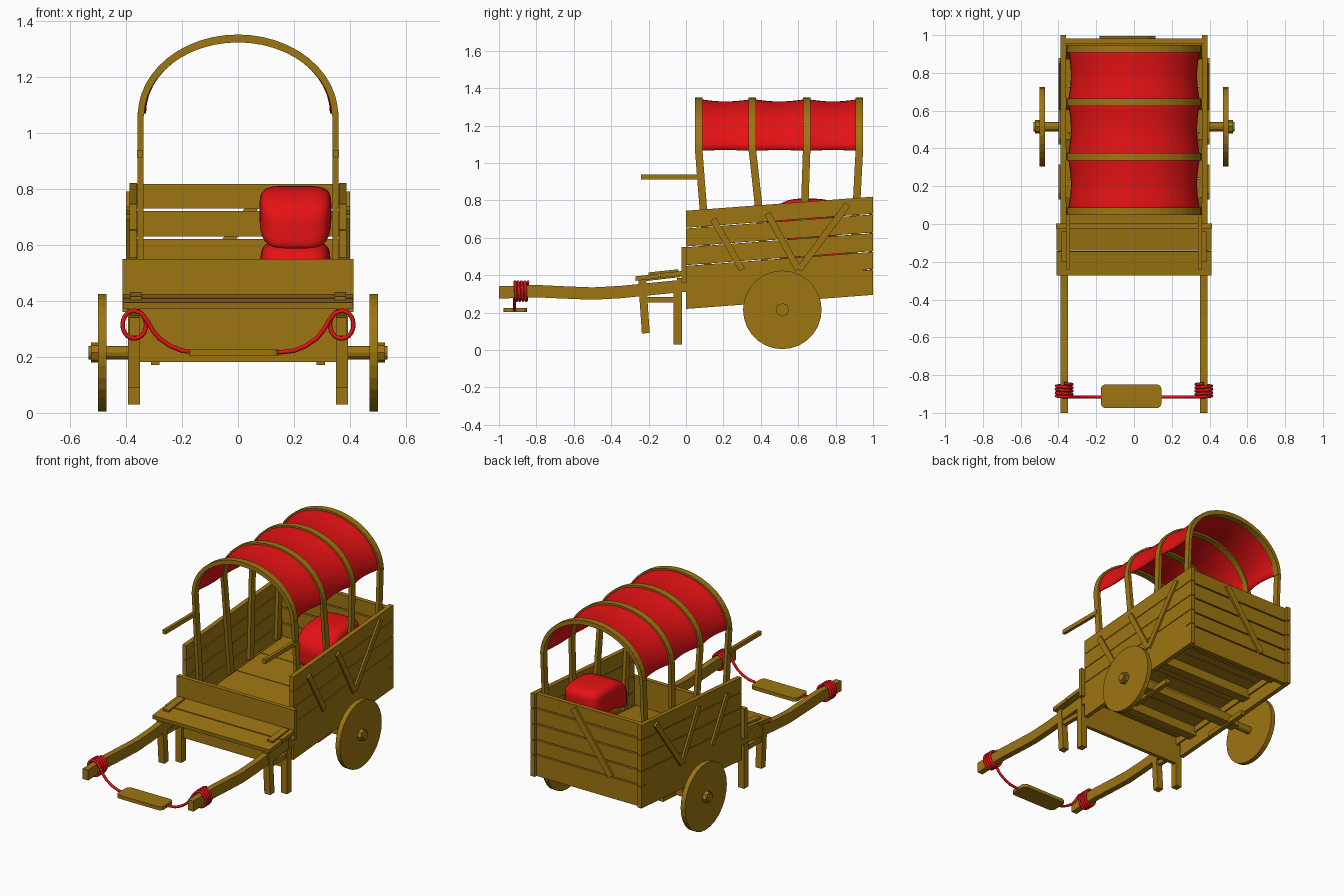
import bpy, bmesh, math
from mathutils import Vector, Matrix

if "Cube" in bpy.data.objects:
    bpy.data.objects.remove(bpy.data.objects["Cube"])


def material(name, col):
    m = bpy.data.materials.new(name)
    m.diffuse_color = (*col, 1)
    m.use_nodes = True
    m.node_tree.nodes["Principled BSDF"].inputs["Base Color"].default_value = m.diffuse_color
    return m


WOOD = material("wood", (0.34, 0.18, 0.006))
RED = material("red_cloth", (0.78, 0.006, 0.007))


def finish(name, bm, mat=WOOD, smooth=False):
    bmesh.ops.recalc_face_normals(bm, faces=bm.faces)
    me = bpy.data.meshes.new(name)
    bm.to_mesh(me)
    bm.free()
    me.materials.append(mat)
    for p in me.polygons:
        p.use_smooth = smooth
    ob = bpy.data.objects.new(name, me)
    bpy.context.collection.objects.link(ob)
    return ob


def box(name, lo, hi, tilt=0, axis='X'):
    """Box between two corners, optionally rotated about its own centre."""
    lo, hi = Vector(lo), Vector(hi)
    bm = bmesh.new()
    bmesh.ops.create_cube(bm, size=1, matrix=Matrix.Translation((lo + hi) / 2)
                          @ Matrix.Rotation(tilt, 4, axis) @ Matrix.Diagonal((*(hi - lo), 1)))
    return finish(name, bm)


def prism(name, yz, x0, x1):
    """Side-view outline given as (y, z), extruded along x."""
    bm = bmesh.new()
    f = bm.faces.new([bm.verts.new((x0, y, z)) for y, z in yz])
    r = bmesh.ops.extrude_face_region(bm, geom=[f])
    bmesh.ops.translate(bm, vec=(x1 - x0, 0, 0),
                        verts=[v for v in r["geom"] if isinstance(v, bmesh.types.BMVert)])
    return finish(name, bm)


def strip(name, a, b, w, x0, x1):
    """Straight bar in the side view from a to b."""
    a, b = Vector(a), Vector(b)
    d = (b - a).normalized()
    n = Vector((-d.y, d.x)) * w / 2
    return prism(name, [a + n, b + n, b - n, a - n], x0, x1)


def disc(name, x0, x1, r, seg, y=0.515, z=0.215):
    bm = bmesh.new()
    bmesh.ops.create_cone(bm, cap_ends=True, segments=seg, radius1=r, radius2=r, depth=abs(x1 - x0),
                          matrix=Matrix.Translation(((x0 + x1) / 2, y, z)) @ Matrix.Rotation(math.pi / 2, 4, 'Y'))
    return finish(name, bm)


def rope(name, pts, r=0.008):
    cu = bpy.data.curves.new(name, 'CURVE')
    cu.dimensions = '3D'
    cu.bevel_depth, cu.bevel_resolution, cu.use_fill_caps = r, 2, True
    sp = cu.splines.new('POLY')
    sp.points.add(len(pts) - 1)
    for p, c in zip(sp.points, pts):
        p.co = (*c, 1)
    cu.materials.append(RED)
    bpy.context.collection.objects.link(bpy.data.objects.new(name, cu))


def cushion(name, c, half, drop):
    """Soft box whose front end droops."""
    bm = bmesh.new()
    bmesh.ops.create_cube(bm, size=2)
    bmesh.ops.subdivide_edges(bm, edges=bm.edges, cuts=11, use_grid_fill=True)
    for v in bm.verts:
        p = v.co / sum(abs(t) ** 4.5 for t in v.co) ** (1 / 4.5)
        sag = drop * max(0, -p.y) ** 2
        v.co = (c[0] + p.x * half[0], c[1] + p.y * half[1], c[2] + p.z * half[2] - sag)
    finish(name, bm, RED, True)


SLOPE = 0.075
SEAMS = [0.22, 0.355, 0.45, 0.55, 0.65, 0.745]
GAP = 0.004

for s, side in ((-1, "left"), (1, "right")):
    # side wall planks, rising to the rear
    for i in range(5):
        lo, hi = SEAMS[i] + (GAP if i else 0), SEAMS[i + 1]
        prism(f"{side}_plank", [(0, lo), (1, lo + SLOPE), (1, hi + SLOPE), (0, hi)], s * 0.36, s * 0.388)
    # diagonal wall braces
    for a, b in (((0.145, 0.70), (0.30, 0.43)), ((0.435, 0.73), (0.60, 0.43)), ((0.865, 0.78), (0.605, 0.43))):
        strip(f"{side}_brace", a, b, 0.035, s * 0.385, s * 0.400)
    # curved pull shaft
    mid = [(-1, .308), (-.8, .315), (-.65, .308), (-.5, .302), (-.35, .31), (-.2, .325), (0, .345), (.35, .37), (.95, .41)]
    prism(f"{side}_shaft", [(y, z + .033) for y, z in mid] + [(y, z - .033) for y, z in mid[::-1]],
          s * 0.35, s * 0.388)
    # seat legs and stretcher
    x0, x1 = s * 0.35, s * 0.392
    box(f"{side}_rear_leg", (min(x0, x1), -.068, .03), (max(x0, x1), -.022, .31))
    strip(f"{side}_front_leg", (-.215, .09), (-.235, .385), .042, x0, x1)
    strip(f"{side}_leg_stretcher", (-.21, .27), (-.06, .27), .03, s * .36, s * .385)
    strip(f"{side}_seat_cleat", (-.25, .375), (-.03, .40), .02, s * .35, s * .395)
    strip(f"{side}_seat_end_board", (-.2, .408), (-.04, .425), .014, s * .345, s * .385)
    # front hand rail
    strip(f"{side}_hand_rail", (-.24, .925), (.08, .925), .026, s * 0.34, s * 0.36)
    # wheel and hub
    disc(f"{side}_wheel", s * 0.47, s * 0.50, 0.21, 28)
    disc(f"{side}_hub", s * 0.50, s * 0.525, 0.036, 8)
    # rails under the axle
    strip(f"{side}_under_rail", (.36, .185), (.67, .205), .03, s * .28, s * .31)
    # rope coil and its tail to the pull board
    coil = []
    for k in range(4 * 20 + 1):
        t = k / 20 * 2 * math.pi + math.pi / 2
        coil.append((s * (0.37 + 0.042 * math.cos(t)), -0.845 - 0.0175 * k / 20, 0.315 + 0.05 * math.sin(t)))
    tail = [(.345, -.915, .355), (.325, -.916, .33), (.305, -.916, .295), (.28, -.916, .265),
            (.24, -.916, .238), (.2, -.916, .222), (.14, -.916, .215)]
    rope(f"{side}_rope", coil + [(s * x, y, z) for x, y, z in tail])

# axle
disc("axle", -0.533, 0.533, 0.024, 12)
box("axle_block", (-.36, .48, .19), (.36, .55, .245))

# floor boards and joists below
for i in range(4):
    y0, y1 = i * .243, i * .243 + .239
    strip("floor_board", (y0, .36 + SLOPE * y0), (y1, .36 + SLOPE * y1), .02, -.362, .362)
for y in (.12, .36, .62, .88):
    z = .32 + SLOPE * y
    box("floor_joist", (-.36, y - .03, z - .03), (.36, y + .03, z + .03))

# tail wall planks and brace
for i in range(5):
    box("back_plank", (-.362, .955, SEAMS[i] + SLOPE + (GAP if i else 0)), (.362, .983, SEAMS[i + 1] + SLOPE - .004))
dx, dz = 0.27, 0.37
box("back_brace", (-.055, .98, .615 - .225), (-.015, .995, .615 + .225), math.atan2(dx, dz), 'Y')

# seat boards, backrest and front apron
strip("front_seat_board", (-.27, .382), (-.145, .396), .024, -.41, .41)
strip("rear_seat_board", (-.14, .398), (-.02, .411), .024, -.41, .41)
box("seat_backrest", (-.412, -.025, .36), (.412, 0.002, .55))
box("front_apron", (-.39, -.048, .182), (.39, -.024, .385))

# pull board with rounded corners
bm = bmesh.new()
bmesh.ops.create_cube(bm, size=1, matrix=Matrix.Translation((-.015, -.912, .215)) @ Matrix.Diagonal((.32, .125, .022, 1)))
upright = [e for e in bm.edges if abs(e.verts[0].co.z - e.verts[1].co.z) > .01]
bmesh.ops.bevel(bm, geom=upright, offset=.025, segments=4, affect='EDGES', profile=.5)
finish("pull_board", bm)

# hoops: arched band on two posts
N = 24
ARC = [math.pi * i / N for i in range(N + 1)]
HOOPS = [(.068, .092), (.355, .388), (.645, .635), (.927, .912)]
for top, foot in HOOPS:
    bm = bmesh.new()
    rows = []
    for t in ARC:
        c, d = math.cos(t), math.sin(t)
        rows.append([bm.verts.new((a * c, top + w, 1.06 + b * d))
                     for a, b, w in ((.358, .29, -.02), (.358, .29, .02), (.335, .262, .02), (.335, .262, -.02))])
    for p, q in zip(rows, rows[1:]):
        for j in range(4):
            bm.faces.new((p[j], p[(j + 1) % 4], q[(j + 1) % 4], q[j]))
    bm.faces.new(rows[0])
    bm.faces.new(rows[-1])
    finish("hoop_arch", bm)
    for s in (-1, 1):
        low = foot + (foot - top) * 1.2
        strip("hoop_post", (low, .38 + SLOPE * low), (top, 1.07), .04, s * .338, s * .359)

# cloth cover sagging between hoops
bm = bmesh.new()
grid = []
for h in range(3):
    y0, y1 = HOOPS[h][0], HOOPS[h + 1][0]
    for k in range(8 if h < 2 else 9):
        u = k / 8
        sag = .016 * math.sin(math.pi * u)
        grid.append([bm.verts.new(((.35 - sag) * math.cos(t), y0 + (y1 - y0) * u,
                                   1.065 + sag * .3 * (1 - 2 * math.sin(t)) + (.277 - sag * .5) * math.sin(t)))
                     for t in ARC])
for p, q in zip(grid, grid[1:]):
    for j in range(N):
        bm.faces.new((p[j], p[j + 1], q[j + 1], q[j]))
cover = finish("cloth_cover", bm, RED, True)
sol = cover.modifiers.new("thickness", 'SOLIDIFY')
sol.thickness = .006

# stacked cushions
cushion("lower_cushion", (.205, .70, .515), (.125, .2, .10), .02)
cushion("upper_cushion", (.205, .61, .72), (.128, .18, .09), .075)
